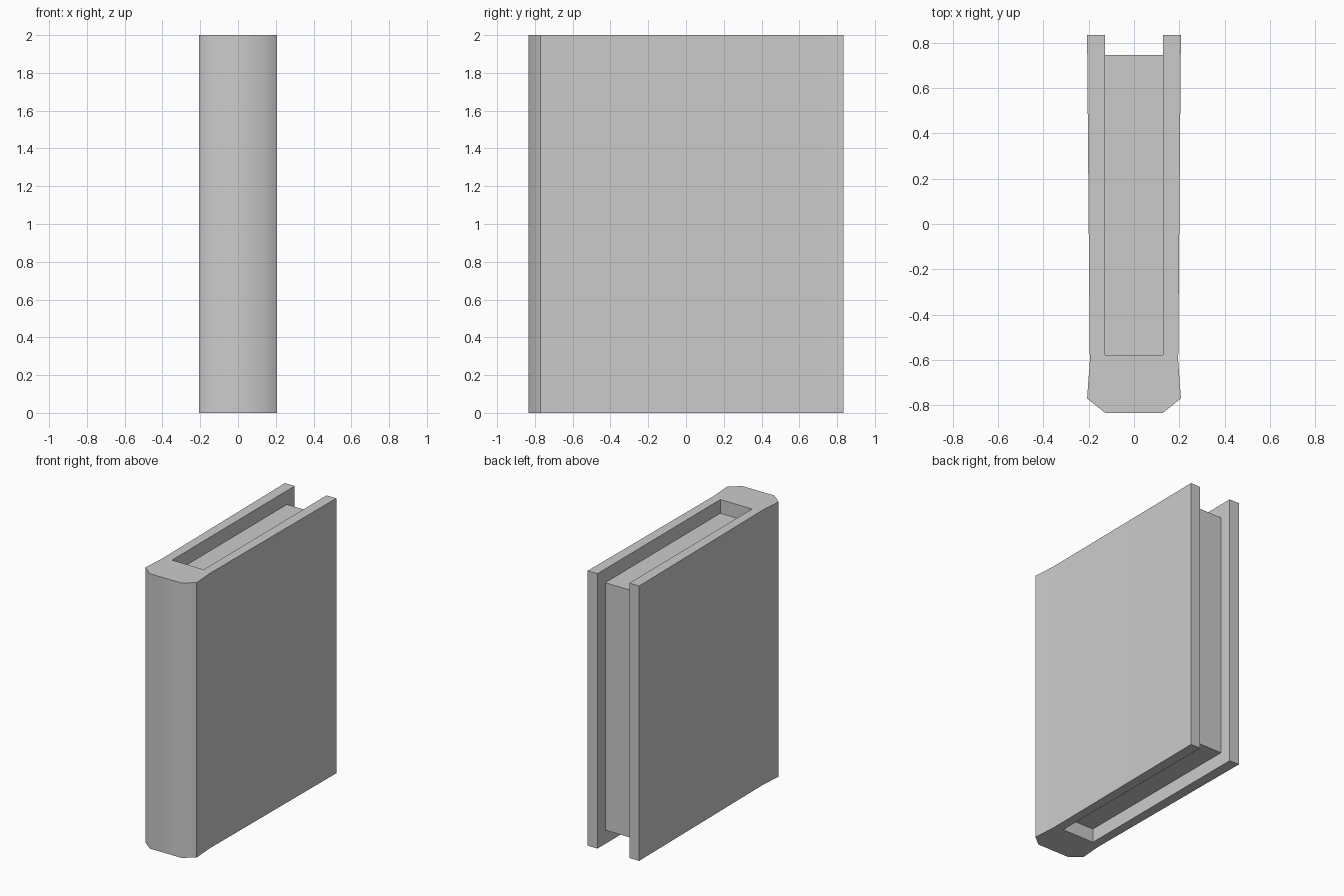
import bpy, bmesh, math

if "Cube" in bpy.data.objects:
    bpy.data.objects.remove(bpy.data.objects["Cube"])


def extrude_profile(name, half, z0, z1):
    """Mirror a right-hand half outline across x = 0 and extrude it upward."""
    outline = half + [(-x, y) for x, y in reversed(half)]
    bm = bmesh.new()
    face = bm.faces.new([bm.verts.new((x, y, z0)) for x, y in outline])
    top = bmesh.ops.extrude_face_region(bm, geom=[face])["geom"]
    moved = [v for v in top if isinstance(v, bmesh.types.BMVert)]
    bmesh.ops.translate(bm, verts=moved, vec=(0, 0, z1 - z0))
    bmesh.ops.recalc_face_normals(bm, faces=bm.faces)
    mesh = bpy.data.meshes.new(name)
    bm.to_mesh(mesh)
    bm.free()
    obj = bpy.data.objects.new(name, mesh)
    bpy.context.collection.objects.link(obj)
    return obj


HEIGHT = 2.0
RECESS = 0.10
INNER = 0.128        # half thickness of the page block
SLOT_FRONT = -0.577  # where the pages meet the spine

# Cover: chamfered spine, slight hinge waist, two boards around an open slot
cover = extrude_profile("book_cover", [
    (INNER, -0.833), (0.207, -0.77), (0.195, -0.605),
    (0.207, 0.835), (INNER, 0.835), (INNER, SLOT_FRONT),
], 0, HEIGHT)

# Page block, set back from the top, bottom and fore edge
pages = extrude_profile("page_block", [(INNER, SLOT_FRONT), (INNER, 0.745)],
                        RECESS, HEIGHT - RECESS)

# Rounded shading on the spine, crisp board edges
bpy.ops.object.select_all(action="DESELECT")
cover.select_set(True)
bpy.context.view_layer.objects.active = cover
bpy.ops.object.shade_smooth_by_angle(angle=math.radians(45))
